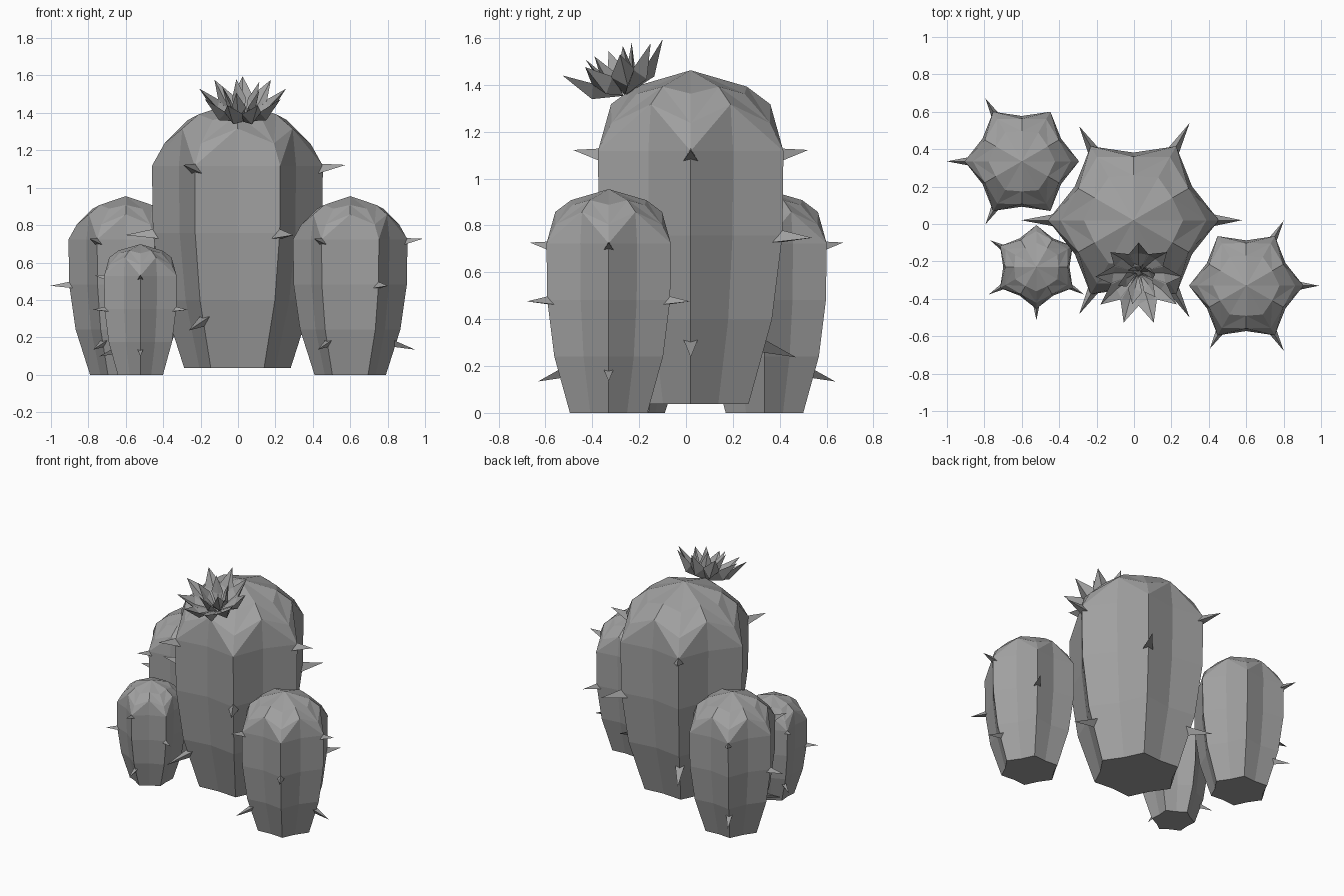
import bpy
import bmesh
from math import sin, cos, pi, radians
from mathutils import Matrix, Vector

cube = bpy.data.objects.get("Cube")
if cube:
    bpy.data.objects.remove(cube)

grey = bpy.data.materials.new("plain grey")
grey.use_nodes = True
GREY = (0.35, 0.35, 0.35, 1)
grey.diffuse_color = GREY
grey.node_tree.nodes["Principled BSDF"].inputs["Base Color"].default_value = GREY

# Ribbed body rings: ridge radius, ridge height, valley radius, valley height
RINGS = [
    (0.285, 0.00, 0.235, 0.00),
    (0.400, 0.36, 0.320, 0.36),
    (0.452, 0.72, 0.357, 0.72),
    (0.457, 1.08, 0.362, 1.08),
    (0.390, 1.20, 0.340, 1.28),
    (0.265, 1.325, 0.240, 1.355),
]
TOP = 1.425

# Spine kinds: base radius, base height, tip radius, tip height, roll of the edge
SPINES = {
    "high": (0.40, 1.05, 0.58, 1.085, 1),
    "middle": (0.40, 0.71, 0.60, 0.71, 1),
    "low": (0.31, 0.27, 0.52, 0.20, -1),
}


def finish(bm, name, matrix):
    bmesh.ops.recalc_face_normals(bm, faces=bm.faces)
    mesh = bpy.data.meshes.new(name)
    bm.to_mesh(mesh)
    bm.free()
    mesh.materials.append(grey)
    obj = bpy.data.objects.new(name, mesh)
    obj.matrix_world = matrix
    bpy.context.collection.objects.link(obj)
    return obj


def make_body(name, matrix):
    bm = bmesh.new()
    loops = []
    for ridge_r, ridge_z, valley_r, valley_z in RINGS:
        loop = []
        for i in range(12):
            r, z = (valley_r, valley_z) if i % 2 else (ridge_r, ridge_z)
            a = i * pi / 6
            loop.append(bm.verts.new((r * cos(a), r * sin(a), z)))
        loops.append(loop)
    for level, (low, high) in enumerate(zip(loops, loops[1:])):
        for i in range(12):
            j = (i + 1) % 12
            quad = [low[i], low[j], high[j], high[i]]
            if level < 3:
                bm.faces.new(quad)
            else:
                # Dome folds run from each ridge up to the next valley
                k = 0 if i % 2 == 0 else 1
                bm.faces.new((quad[k], quad[k + 1], quad[(k + 2) % 4]))
                bm.faces.new((quad[k], quad[(k + 2) % 4], quad[(k + 3) % 4]))
    apex = bm.verts.new((0, 0, TOP))
    for i in range(12):
        bm.faces.new((loops[-1][i], loops[-1][(i + 1) % 12], apex))
    bm.faces.new(loops[0][::-1])
    finish(bm, name, matrix)


def make_spines(name, matrix, ridges):
    # Three-sided spikes, alternating a high and low pair with a middle one
    bm = bmesh.new()
    for ridge in ridges:
        kinds = ("middle",) if ridge % 2 else ("high", "low")
        out = Vector((cos(ridge * pi / 3), sin(ridge * pi / 3), 0))
        side = Vector((-out.y, out.x, 0))
        for kind in kinds:
            r0, z0, r1, z1, up = SPINES[kind]
            centre = out * r0 + Vector((0, 0, z0))
            tip = bm.verts.new(out * r1 + Vector((0, 0, z1)))
            base = []
            for k in range(3):
                a = k * 2 * pi / 3
                offset = side * sin(a) + Vector((0, 0, up * cos(a)))
                base.append(bm.verts.new(centre + offset * 0.043))
            bm.faces.new(base)
            for k in range(3):
                bm.faces.new((base[k], base[(k + 1) % 3], tip))
    finish(bm, name, matrix)


def make_petals(name, matrix, count, reach, height, width, turn):
    # Each petal is a pointed, creased leaf with a keel underneath
    bm = bmesh.new()
    for i in range(count):
        a = turn + i * 2 * pi / count
        out = Vector((cos(a), sin(a), 0))
        side = Vector((-sin(a), cos(a), 0))
        up = Vector((0, 0, 1))
        root = bm.verts.new(out * 0.01 - up * 0.01)
        tip = bm.verts.new(out * reach + up * height)
        mid = out * reach * 0.58 + up * height * 0.42
        left = bm.verts.new(mid + side * width + up * 0.015)
        right = bm.verts.new(mid - side * width + up * 0.015)
        crease = bm.verts.new(mid - up * 0.01)
        keel = bm.verts.new(mid + out * 0.01 - up * 0.045)
        for edge in (left, right):
            for middle in (crease, keel):
                bm.faces.new((root, edge, middle))
                bm.faces.new((middle, edge, tip))
    finish(bm, name, matrix)


# The four cacti: name, position, scale, turn, ridges that carry spines
PLANTS = [
    ("large_cactus", (-0.003, 0.02, 0.037), 1.0, 0, range(6)),
    ("right_cactus", (0.60, -0.33, 0), 0.67, 0, (0, 1, 4, 5)),
    ("left_cactus", (-0.60, 0.335, 0), 0.67, 0, (2, 3, 4)),
    ("small_cactus", (-0.522, -0.23, 0), 0.49, 30, (2, 3, 4, 5)),
]
for name, place, size, turn, ridges in PLANTS:
    matrix = (Matrix.Translation(place) @ Matrix.Rotation(radians(turn), 4, "Z")
              @ Matrix.Scale(size, 4))
    make_body(name + "_body", matrix)
    make_spines(name + "_spines", matrix, ridges)

# Flower leaning forward on the large cactus
bloom = Matrix.Translation((0.025, -0.265, 1.365)) @ Matrix.Rotation(radians(20), 4, "X")
make_petals("flower_outer_petals", bloom, 9, 0.235, 0.16, 0.055, pi / 2)
make_petals("flower_inner_petals", bloom, 5, 0.11, 0.19, 0.04, pi / 5)
